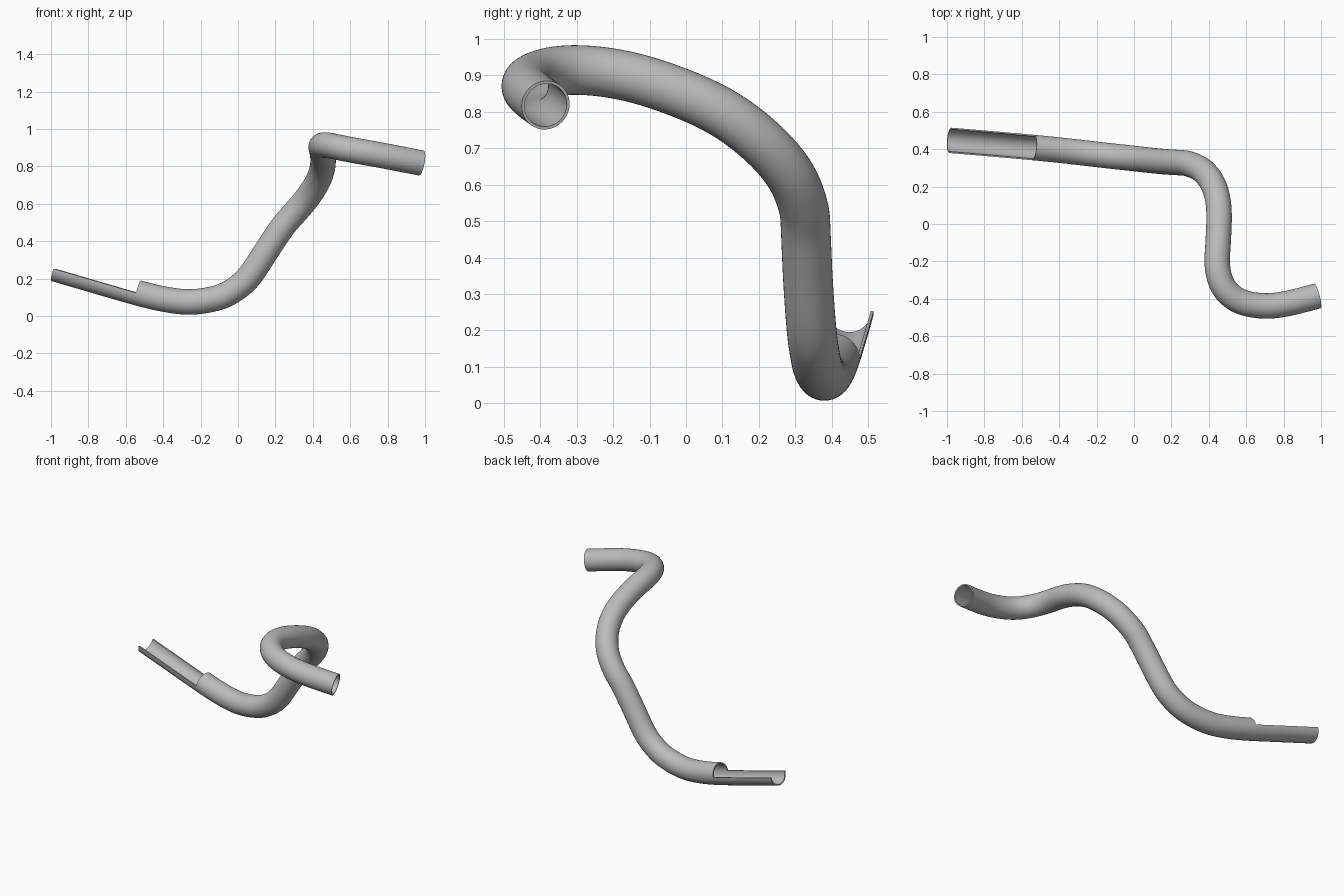
import bpy, bmesh, math
from mathutils import Vector

if "Cube" in bpy.data.objects:
    bpy.data.objects.remove(bpy.data.objects["Cube"])

R_OUT, R_IN, SIDES = 0.068, 0.060, 40

# centre line from the open half-channel up to the free end
PATH = [(-0.981, .447, .253), (-0.755, .428, .187), (-0.53, .408, .122), (-0.39, .394, .089),
        (-0.25, .378, .074), (-0.1, .361, .099), (-0.015, .352, .143), (0.055, .344, .203),
        (0.15, .334, .345), (0.24, .328, .48), (0.29, .323, .537), (0.37, .285, .63),
        (0.43, .2, .725), (0.455, .08, .81), (0.45, -.1, .882), (0.445, -.23, .91),
        (0.478, -.34, .914), (0.56, -.412, .897), (0.68, -.438, .875), (0.8, -.43, .853),
        (0.98, -.385, .818)]
CUT = 2          # path point where the channel becomes a full tube
STEPS = 8

metal = bpy.data.materials.new("grey metal")
metal.diffuse_color = (0.5, 0.5, 0.5, 1)
metal.use_nodes = True
metal.node_tree.nodes["Principled BSDF"].inputs["Base Color"].default_value = metal.diffuse_color


def sample(points):
    """Smooth curve through the points, lightly relaxed."""
    p = [Vector(q) for q in points]
    p = [2 * p[0] - p[1]] + p + [2 * p[-1] - p[-2]]
    out = []
    for i in range(1, len(p) - 2):
        d = (p[i + 1] - p[i]).length
        m0 = (p[i + 1] - p[i - 1]) * d / (d + (p[i] - p[i - 1]).length)
        m1 = (p[i + 2] - p[i]) * d / (d + (p[i + 2] - p[i + 1]).length)
        for s in range(STEPS):
            t = s / STEPS
            out.append((2*t**3 - 3*t**2 + 1) * p[i] + (t**3 - 2*t**2 + t) * m0
                       + (3*t**2 - 2*t**3) * p[i + 1] + (t**3 - t**2) * m1)
    out.append(p[-2])
    for _ in range(8):
        out = [out[0]] + [(out[i-1] + 2*out[i] + out[i+1]) / 4
                          for i in range(1, len(out) - 1)] + [out[-1]]
    return out


def frames(pts):
    """Centre, side and up vectors carried along the path without twist."""
    up, res = Vector((0, 0, 1)), []
    for i, c in enumerate(pts):
        t = (pts[min(i + 1, len(pts) - 1)] - pts[max(i - 1, 0)]).normalized()
        up = (up - t * up.dot(t)).normalized()
        res.append((c, t.cross(up), up))
    return res


def sweep(name, fr, angles, closed):
    """Sweep a wall section (outer arc then inner arc) along the frames."""
    bm = bmesh.new()
    n = len(angles)
    section = [(R_OUT, a) for a in angles] + [(R_IN, a) for a in reversed(angles)]
    rows = [[bm.verts.new(c + r * (s * math.cos(a) + u * math.sin(a))) for r, a in section]
            for c, s, u in fr]
    m = 2 * n
    for a, b in zip(rows, rows[1:]):
        for k in range(m):
            if closed and k in (n - 1, m - 1):
                continue
            j = (k + 1) % m
            bm.faces.new((a[k], a[j], b[j], b[k]))
    for row in (rows[0], rows[-1]):              # rims of the wall
        for k in range(n - 1):
            bm.faces.new((row[k], row[k + 1], row[m - 2 - k], row[m - 1 - k]))
    if closed:
        bmesh.ops.remove_doubles(bm, verts=bm.verts, dist=1e-5)
    bmesh.ops.recalc_face_normals(bm, faces=bm.faces)
    me = bpy.data.meshes.new(name)
    bm.to_mesh(me)
    bm.free()
    me.materials.append(metal)
    ob = bpy.data.objects.new(name, me)
    bpy.context.collection.objects.link(ob)
    bpy.ops.object.select_all(action='DESELECT')
    ob.select_set(True)
    bpy.context.view_layer.objects.active = ob
    bpy.ops.object.shade_smooth_by_angle(angle=math.radians(35))


fr = frames(sample(PATH))
k = CUT * STEPS
# open lower half, then the full bent tube
sweep("half_channel", fr[:k + 1], [math.pi + math.pi * i / (SIDES // 2) for i in range(SIDES // 2 + 1)], False)
sweep("bent_tube", fr[k:], [2 * math.pi * i / SIDES for i in range(SIDES + 1)], True)
